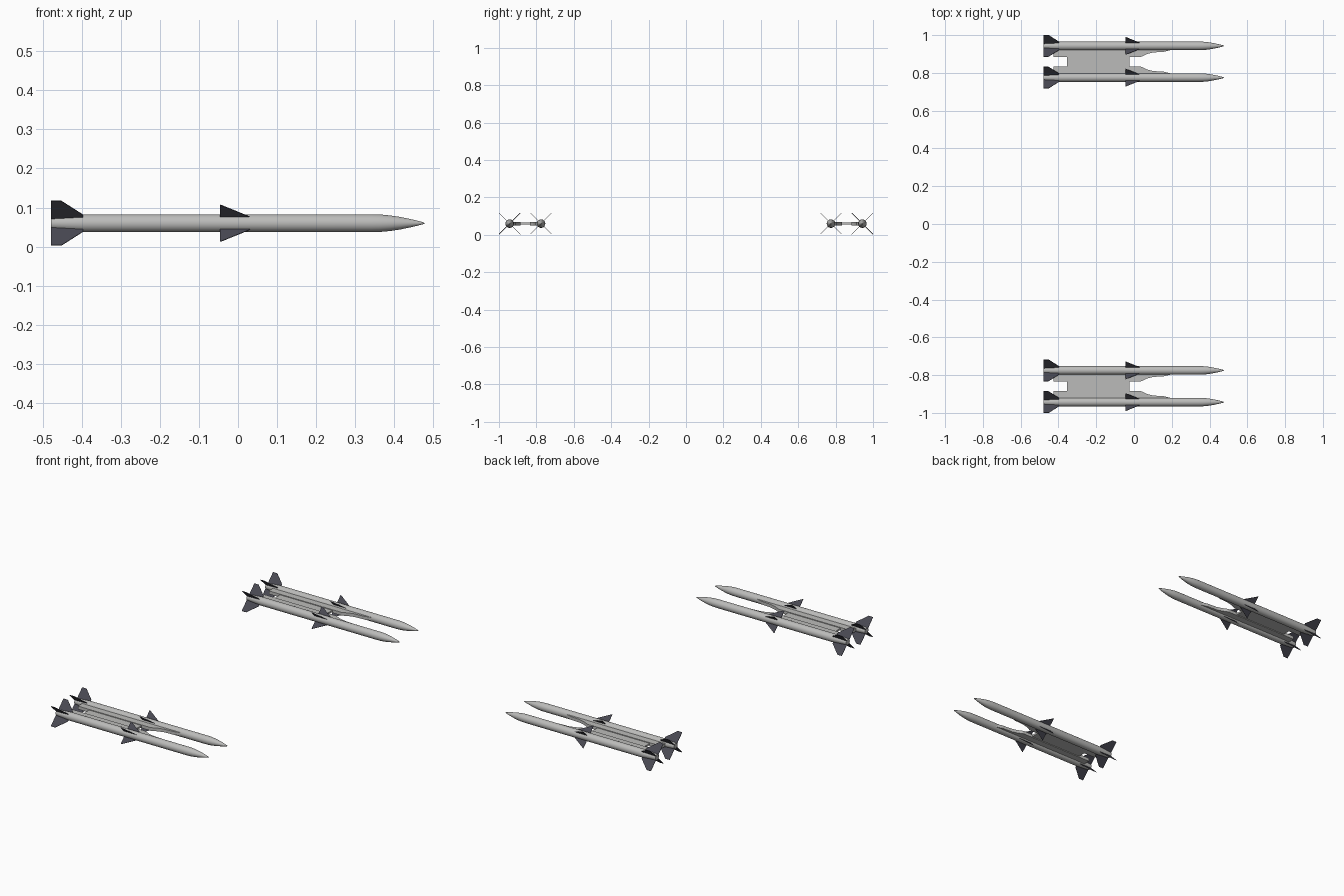
import bpy, bmesh, math
from mathutils import Matrix, Vector

if "Cube" in bpy.data.objects:
    bpy.data.objects.remove(bpy.data.objects["Cube"])

ZC = 0.06            # height of the missile axes
Y_OUT, Y_IN = 0.943, 0.775
R = 0.0228


def material(name, rgb):
    m = bpy.data.materials.new(name)
    m.diffuse_color = (*rgb, 1)
    m.use_nodes = True
    m.node_tree.nodes["Principled BSDF"].inputs["Base Color"].default_value = m.diffuse_color
    return m


GREY = material("light grey", (0.50, 0.50, 0.49))
DARK = material("dark fin grey", (0.065, 0.065, 0.085))


def finish(name, bm, mat, smooth=False):
    bmesh.ops.remove_doubles(bm, verts=bm.verts, dist=1e-6)
    bmesh.ops.recalc_face_normals(bm, faces=bm.faces)
    me = bpy.data.meshes.new(name)
    bm.to_mesh(me)
    bm.free()
    me.materials.append(mat)
    ob = bpy.data.objects.new(name, me)
    bpy.context.collection.objects.link(ob)
    if smooth:
        bpy.ops.object.select_all(action='DESELECT')
        ob.select_set(True)
        bpy.context.view_layer.objects.active = ob
        bpy.ops.object.shade_smooth_by_angle(angle=math.radians(35))
    return ob


def missile_body(name, y):
    # lathed profile (x, radius): boat tail, tube, ogive nose
    prof = [(-0.478, 0), (-0.478, 0.0165), (-0.395, R), (0.34, R), (0.365, 0.0222),
            (0.39, 0.0198), (0.415, 0.0160), (0.44, 0.0108), (0.46, 0.0062),
            (0.473, 0.0026), (0.478, 0)]
    bm = bmesh.new()
    vs = [bm.verts.new((x, r, 0)) for x, r in prof]
    es = [bm.edges.new(p) for p in zip(vs, vs[1:])]
    bmesh.ops.spin(bm, geom=vs + es, cent=(0, 0, 0), axis=(1, 0, 0),
                   angle=math.tau, steps=32)
    bmesh.ops.translate(bm, vec=(0, y, ZC), verts=bm.verts)
    finish(name, bm, GREY, True)


def prism(bm, pts, thick, mtx):
    # flat outline in local XY, given thickness along local Z
    f = bm.faces.new([bm.verts.new(mtx @ Vector((a, b, -thick / 2))) for a, b in pts])
    up = mtx.to_3x3() @ Vector((0, 0, thick))
    ret = bmesh.ops.extrude_face_region(bm, geom=[f])
    bmesh.ops.translate(bm, vec=up,
                        verts=[v for v in ret["geom"] if isinstance(v, bmesh.types.BMVert)])


def fin_set(name, y, outline, thick):
    # four fins in an X layout
    bm = bmesh.new()
    for k in range(4):
        m = Matrix.Translation((0, y, ZC)) @ Matrix.Rotation(math.radians(45 + 90 * k), 4, 'X')
        prism(bm, outline, thick, m)
    finish(name, bm, DARK)


TAIL = [(-0.479, 0.012), (-0.479, 0.0805), (-0.452, 0.0805), (-0.397, 0.031), (-0.397, 0.018)]
MID = [(-0.046, 0.018), (-0.046, 0.066), (-0.042, 0.065), (0.031, 0.023), (0.031, 0.018)]

# fairing outline: x, distance from the missile axis toward the pair's middle
RAIL = [(-0.425, 0.0), (-0.425, 0.059), (0.035, 0.059), (0.07, 0.043), (0.10, 0.035),
        (0.16, 0.031), (0.205, 0.019), (0.205, 0.0)]

for side, s in (("left", 1), ("right", -1)):
    mid = (Y_OUT + Y_IN) / 2
    for pos, y in (("outer", Y_OUT), ("inner", Y_IN)):
        tag = f"{side}_{pos}"
        missile_body(f"{tag}_missile_body", s * y)
        fin_set(f"{tag}_tail_fins", s * y, TAIL, 0.002)
        fin_set(f"{tag}_mid_fins", s * y, MID, 0.002)
        # side rail fairing along the body
        d = s * (1 if y < mid else -1)
        bm = bmesh.new()
        prism(bm, [(x, d * w) for x, w in RAIL], 0.018, Matrix.Translation((0, s * y, ZC)))
        finish(f"{tag}_rail", bm, GREY)
    # plate joining the two rails
    bm = bmesh.new()
    prism(bm, [(-0.355, -0.04), (-0.355, 0.04), (-0.025, 0.04), (-0.025, -0.04)],
          0.010, Matrix.Translation((0, s * mid, ZC)))
    finish(f"{side}_joining_plate", bm, GREY)
